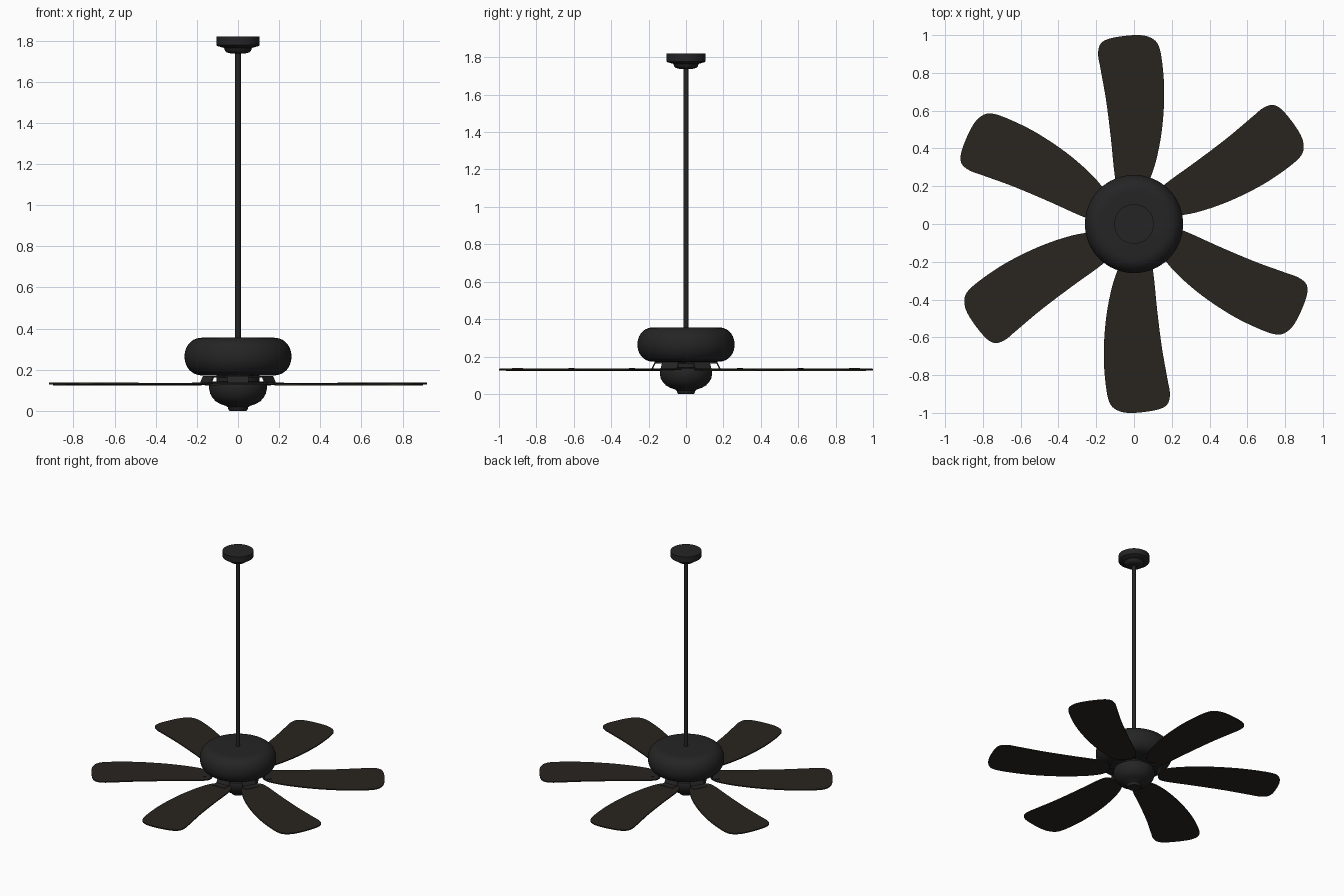
import bpy, bmesh
from math import sin, cos, pi, radians
from mathutils import Vector, Matrix

if "Cube" in bpy.data.objects:
    bpy.data.objects.remove(bpy.data.objects["Cube"])


def material(name, color):
    m = bpy.data.materials.new(name)
    m.diffuse_color = (*color, 1)
    m.use_nodes = True
    m.node_tree.nodes["Principled BSDF"].inputs["Base Color"].default_value = m.diffuse_color
    return m


METAL = material("dark_metal", (0.018, 0.018, 0.019))
WOOD = material("dark_wood", (0.022, 0.018, 0.014))


def finish(name, bm, mat, angle=35):
    bmesh.ops.recalc_face_normals(bm, faces=bm.faces[:])
    me = bpy.data.meshes.new(name)
    bm.to_mesh(me)
    bm.free()
    me.materials.append(mat)
    ob = bpy.data.objects.new(name, me)
    bpy.context.collection.objects.link(ob)
    bpy.ops.object.select_all(action='DESELECT')
    ob.select_set(True)
    bpy.context.view_layer.objects.active = ob
    bpy.ops.object.shade_smooth_by_angle(angle=radians(angle))
    return ob


def lathe(name, profile, segs=64):
    """Closed solid of revolution from (radius, z) points."""
    bm = bmesh.new()
    rings = [[bm.verts.new((r * cos(2 * pi * i / segs), r * sin(2 * pi * i / segs), z))
              for i in range(segs)] for r, z in profile]
    for a, b in zip(rings, rings[1:]):
        for i in range(segs):
            j = (i + 1) % segs
            bm.faces.new((a[i], a[j], b[j], b[i]))
    bm.faces.new(rings[0])
    bm.faces.new(rings[-1])
    return finish(name, bm, METAL)


def smooth_loop(pts, steps=5):
    """Closed Catmull-Rom curve through 2D points."""
    p = [Vector(q) for q in pts]
    out = []
    for i in range(len(p)):
        a, b, c, d = (p[(i + k) % len(p)] for k in (-1, 0, 1, 2))
        for s in range(steps):
            t = s / steps
            out.append(0.5 * (2 * b + (c - a) * t + (2 * a - 5 * b + 4 * c - d) * t**2
                              + (3 * b - a - 3 * c + d) * t**3))
    return out


def prism(name, bottom, top, mat, turn):
    """Solid between two matching outlines, turned about z."""
    bm = bmesh.new()
    a = [bm.verts.new(v) for v in bottom]
    b = [bm.verts.new(v) for v in top]
    n = len(a)
    bm.faces.new(a)
    bm.faces.new(b)
    for i in range(n):
        bm.faces.new((a[i], a[(i + 1) % n], b[(i + 1) % n], b[i]))
    bm.transform(Matrix.Rotation(turn, 4, 'Z'))
    return finish(name, bm, mat)


# Ceiling canopy and down rod
lathe("canopy", [(0.105, 1.82), (0.105, 1.778), (0.098, 1.773), (0.068, 1.765),
                 (0.063, 1.75), (0.055, 1.743), (0.035, 1.738)])
lathe("down_rod", [(0.014, 0.34), (0.014, 1.745)], 24)

# Motor housing: flat top and bottom with a full rounded rim
rim = [(0.168 + 0.092 * abs(cos(a))**0.85, 0.264 + 0.092 * sin(a))
       for a in [pi * (k / 20 - 0.5) for k in range(21)]]
lathe("motor_housing", rim)

# Neck and lower switch bowl
lathe("neck", [(0.105, 0.12), (0.105, 0.178)])
lathe("switch_bowl", [(0.125, 0.142), (0.136, 0.137), (0.14, 0.125), (0.14, 0.105),
                      (0.135, 0.083), (0.124, 0.063), (0.108, 0.046), (0.085, 0.033),
                      (0.058, 0.024), (0.05, 0.018), (0.046, 0.004), (0.042, 0.0)])

# Blade outline, pointing along +y
OUTLINE = smooth_loop([(-0.06, 0.178), (-0.09, 0.205), (-0.105, 0.28), (-0.122, 0.45),
                       (-0.147, 0.65), (-0.177, 0.82), (-0.19, 0.90), (-0.176, 0.955),
                       (-0.12, 0.984), (0.0, 1.0), (0.08, 0.99), (0.13, 0.945),
                       (0.152, 0.83), (0.16, 0.68), (0.148, 0.50), (0.118, 0.34),
                       (0.08, 0.23), (0.04, 0.182), (-0.01, 0.172)])
# Blade bracket side profile (distance from axis, z)
ARM = [(0.09, 0.170), (0.168, 0.170), (0.184, 0.137), (0.23, 0.137),
       (0.23, 0.131), (0.178, 0.131), (0.163, 0.163), (0.09, 0.163)]

for k in range(6):
    turn = k * pi / 3
    pitch = radians(1)
    low = [(p.x, p.y, 0.126 - p.x * sin(pitch)) for p in OUTLINE]
    high = [(x, y, z + 0.008) for x, y, z in low]
    prism(f"blade_{k + 1}", low, high, WOOD, turn)
    prism(f"blade_bracket_{k + 1}", [(-0.05, y, z) for y, z in ARM],
          [(0.05, y, z) for y, z in ARM], METAL, turn)
